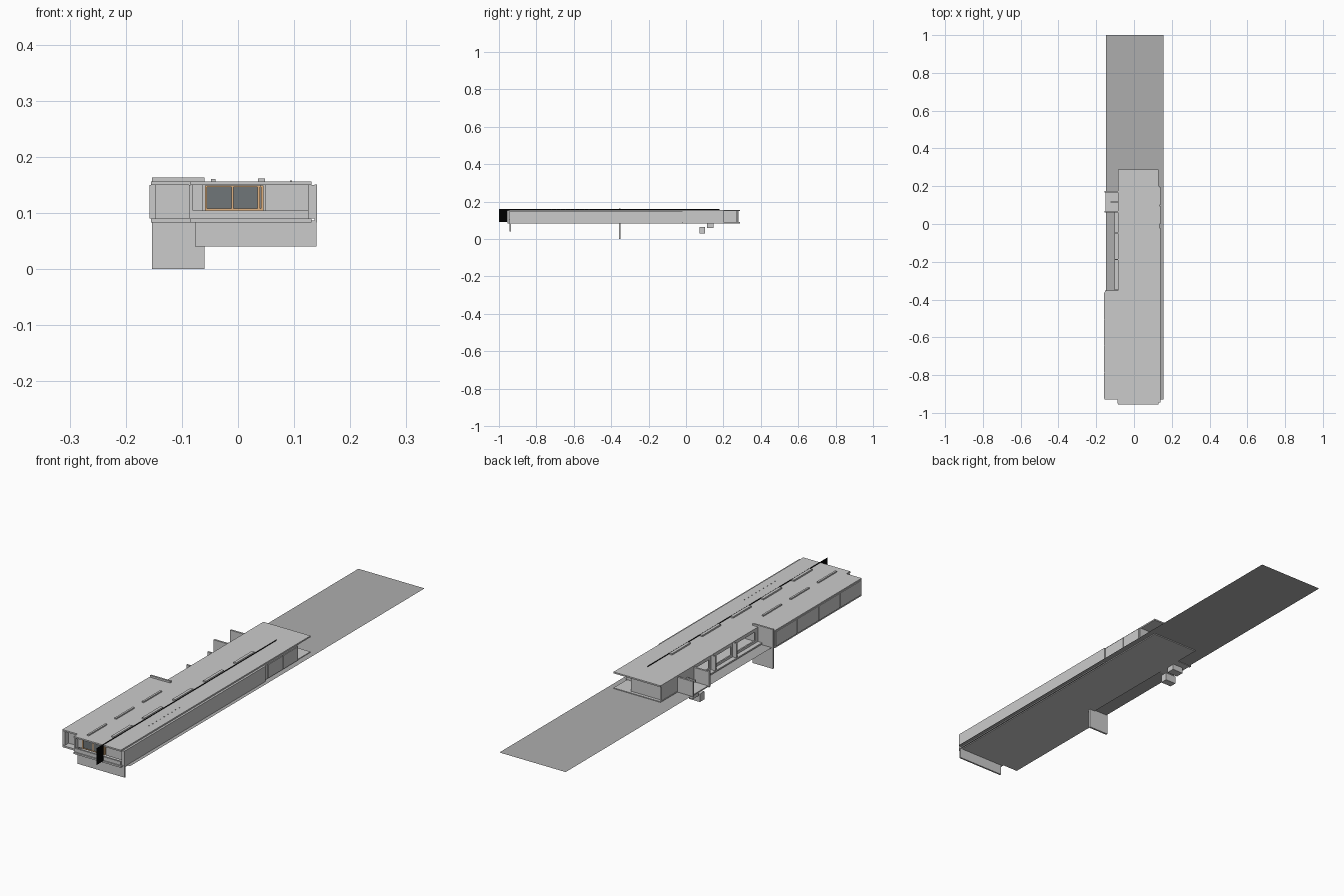
import bpy, bmesh

if "Cube" in bpy.data.objects:
    bpy.data.objects.remove(bpy.data.objects["Cube"])


def mat(name, r, g, b):
    m = bpy.data.materials.new(name)
    m.diffuse_color = (r, g, b, 1)
    m.use_nodes = True
    m.node_tree.nodes["Principled BSDF"].inputs["Base Color"].default_value = m.diffuse_color
    return m


ORANGE = mat("timber", 0.75, 0.45, 0.22)
DARK = mat("dark_glass", 0.16, 0.18, 0.19)
BLACK = mat("black", 0.0, 0.0, 0.0)
GROUND = mat("ground_grey", 0.42, 0.42, 0.42)


def finish(name, bm, m=None):
    me = bpy.data.meshes.new(name)
    bm.to_mesh(me)
    bm.free()
    o = bpy.data.objects.new(name, me)
    bpy.context.collection.objects.link(o)
    if m:
        me.materials.append(m)
    return o


def boxes(name, items, m=None):
    """One object from boxes given as (x0, x1, y0, y1, z0, z1)."""
    bm = bmesh.new()
    for x0, x1, y0, y1, z0, z1 in items:
        vs = bmesh.ops.create_cube(bm, size=1)["verts"]
        for v in vs:
            v.co.x = x1 if v.co.x > 0 else x0
            v.co.y = y1 if v.co.y > 0 else y0
            v.co.z = z1 if v.co.z > 0 else z0
    return finish(name, bm, m)


def sheet(name, pts, m=None):
    bm = bmesh.new()
    bm.faces.new([bm.verts.new(p) for p in pts])
    return finish(name, bm, m)


def slab(name, z0, z1):
    """L-shaped slab: long main bar plus the left wing."""
    out = [(-.085, -.955), (.131, -.955), (.131, .288), (-.085, .288),
           (-.085, -.36), (-.155, -.36), (-.155, -.93), (-.085, -.93)]
    bm = bmesh.new()
    f = bm.faces.new([bm.verts.new((x, y, z0)) for x, y in out])
    r = bmesh.ops.extrude_face_region(bm, geom=[f])
    for v in r["geom"]:
        if isinstance(v, bmesh.types.BMVert):
            v.co.z = z1
    bmesh.ops.recalc_face_normals(bm, faces=bm.faces)
    return finish(name, bm)


Z0, Z1 = .090, .150  # floor top and ceiling

# Ground sheet, floor and roof
sheet("ground_sheet", [(-.148, -.93, .087), (.156, -.93, .087),
                       (.156, 1, .087), (-.148, 1, .087)], GROUND)
slab("floor_slab", .083, Z0)
slab("roof_slab", Z1, .156)

# Right side wall, with a thicker outer skin and rear panels
boxes("right_wall", [(.126, .136, -.945, .2, Z0, Z1)])
boxes("right_skin", [(.136, .141, -.945, -.02, .083, .151)])
boxes("right_panels", [(.136, .139, y, y + .095, .092, .148) for y in (0, .1)])

# Left wing: side wall, outer panels, recessed front wall
boxes("wing_wall", [(-.153, -.147, -.925, -.362, Z0, Z1),
                    (-.147, -.085, -.90, -.895, Z0, Z1)])
boxes("wing_panels", [(-.158, -.153, y, y + .137, Z0, Z1)
                      for y in (-.925, -.784, -.643, -.502)])
boxes("wing_front_frame", [(-.087, -.08, -.95, -.895, Z0, Z1)])

# Front: low wall, side panels, timber window frame and glass
boxes("front_low_wall", [(-.08, .126, -.95, -.943, Z0, .105)])
boxes("front_panels", [(.048, .126, -.935, -.93, .105, Z1),
                       (-.08, -.062, -.935, -.93, .105, Z1)])
frame = [(x, x + .004, -.937, -.928, .105, .148) for x in (-.059, -.012, .035, .041)]
frame += [(-.059, .045, -.937, -.928, z, z + .003) for z in (.105, .146)]
boxes("window_frame", frame, ORANGE)
boxes("window_glass", [(-.055, -.012, -.934, -.932, .108, .146),
                       (-.008, .035, -.934, -.932, .108, .146)], DARK)

# Recessed left wall with three framed window openings
left = [(-.085, -.079, -.362, .17, Z0, .106), (-.085, -.079, -.362, .17, .142, Z1)]
left += [(-.085, -.079, y, y + .03, .106, .142) for y in (-.362, -.205, -.06, .06)]
left += [(-.085, -.079, .09, .17, .106, .142)]
boxes("left_window_wall", left)
boxes("left_fins", [(-.104, -.085, y, y + .006, Z0, .156) for y in (-.19, -.05)])
boxes("left_ledge", [(-.104, -.085, -.35, .065, Z0, .096)])

# Rear: end wall, and the left return wall under the overhang
boxes("rear_wall", [(-.077, .06, .268, .275, .087, Z1),
                    (-.083, -.077, .17, .28, .087, Z1)])

# Interior partitions
boxes("partitions", [(-.079, .126, .194, .2, Z0, Z1),
                     (-.079, .04, -.36, -.355, Z0, Z1)])

# Tall cross wall on the left, and hanging wall below the front
boxes("tall_cross_wall", [(-.153, -.06, -.359, -.351, 0, .163)])
boxes("front_hanging_wall", [(-.077, .14, -.943, -.936, .04, .087)])

# Side porch: two cheek walls, landing and steps
boxes("porch_walls", [(-.155, -.085, y, y + .008, .085, .149) for y in (.062, .168)])
boxes("porch_landing", [(-.150, -.085, .07, .168, .085, .090),
                        (-.125, -.085, .113, .118, .115, .125)])
boxes("porch_steps", [(-.135, -.085, .072, .102, .031, .064),
                      (-.135, -.085, .112, .147, .060, .085)])

# Roof strips
boxes("wing_roof_bars", [(-.048, -.040, y, y + .12, .156, .161)
                         for y in (-.92, -.74, -.56)])
boxes("main_roof_bars", [(.036, .048, y, y + .12, .156, .162)
                         for y in (-.88, -.68, -.48, -.28, -.08)])
boxes("roof_studs", [(.093, .096, -.72 + i * .025, -.717 + i * .025, .156, .158)
                     for i in range(9)])

# Black upright sheet at the front and its line along the roof
sheet("black_fin", [(.051, -1, .09), (.051, -.955, .09),
                    (.051, -.955, .16), (.051, -1, .16)], BLACK)
sheet("black_roof_line", [(.051, -.955, .15), (.051, .18, .15),
                          (.051, .18, .16), (.051, -.955, .16)], BLACK)
